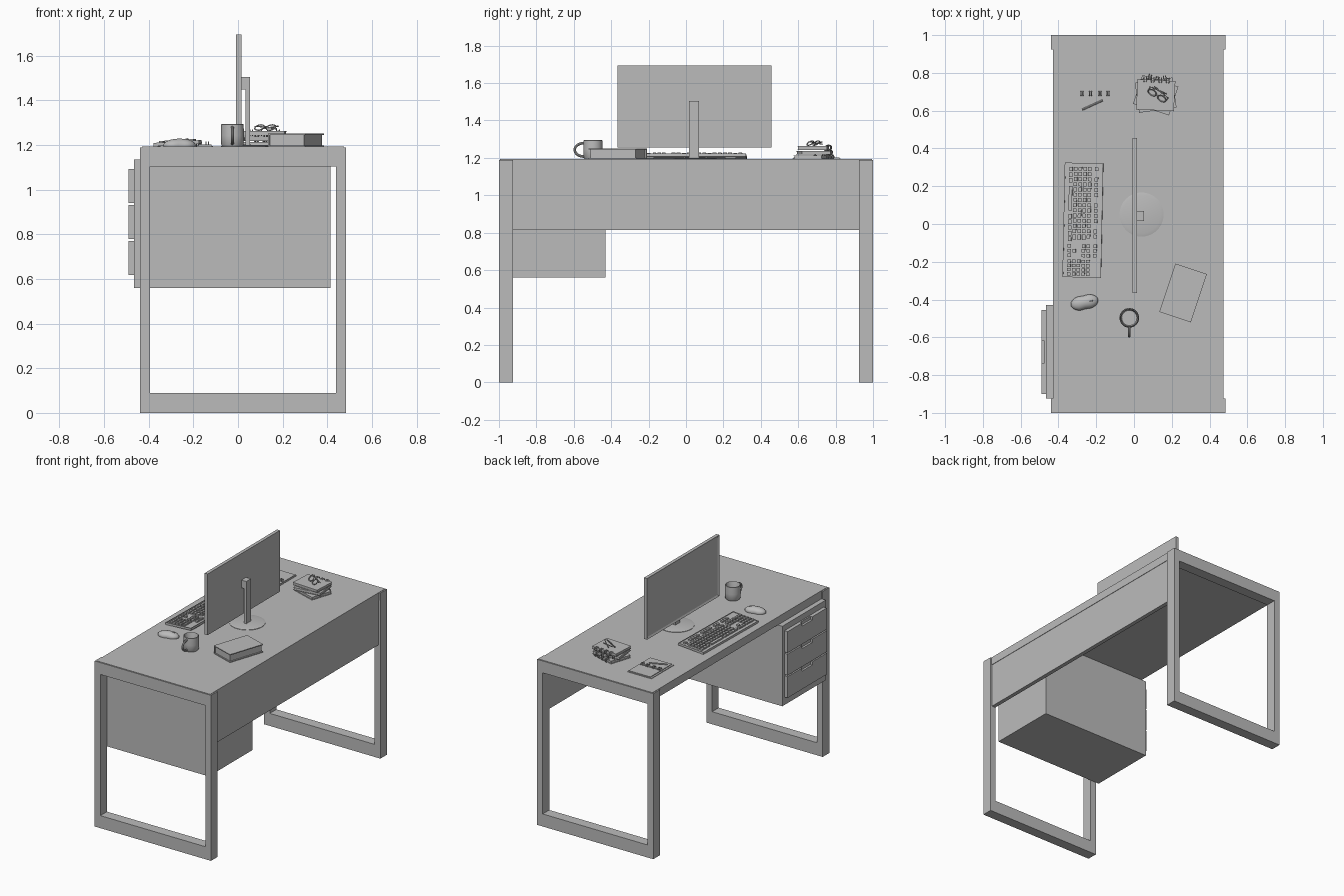
import bpy, bmesh, math
from mathutils import Matrix, Vector

if "Cube" in bpy.data.objects:
    bpy.data.objects.remove(bpy.data.objects["Cube"])

grey = bpy.data.materials.new("plain grey")
grey.use_nodes = True
grey.diffuse_color = (0.5, 0.5, 0.5, 1)
grey.node_tree.nodes["Principled BSDF"].inputs["Base Color"].default_value = (0.5, 0.5, 0.5, 1)

TOP = 1.193  # desk surface height


def finish(ob, smooth=False):
    ob.data.materials.clear()
    ob.data.materials.append(grey)
    if smooth:
        bpy.ops.object.select_all(action="DESELECT")
        ob.select_set(True)
        bpy.context.view_layer.objects.active = ob
        bpy.ops.object.shade_smooth_by_angle(angle=math.radians(40))
    return ob


def boxes(name, ranges, at=(0, 0, 0), turn=0, tilt=0):
    """One object made of boxes given as (x0, x1, y0, y1, z0, z1)."""
    bm = bmesh.new()
    for x0, x1, y0, y1, z0, z1 in ranges:
        m = Matrix.Translation(((x0 + x1) / 2, (y0 + y1) / 2, (z0 + z1) / 2))
        bmesh.ops.create_cube(bm, size=1, matrix=m @ Matrix.Diagonal((x1 - x0, y1 - y0, z1 - z0, 1)))
    return from_bmesh(name, bm, at, turn, tilt)


def from_bmesh(name, bm, at=(0, 0, 0), turn=0, tilt=0, smooth=False):
    bm.transform(Matrix.Translation(at) @ Matrix.Rotation(math.radians(turn), 4, "Z")
                 @ Matrix.Rotation(math.radians(tilt), 4, "Y"))
    bmesh.ops.recalc_face_normals(bm, faces=bm.faces)
    me = bpy.data.meshes.new(name)
    bm.to_mesh(me)
    bm.free()
    ob = bpy.data.objects.new(name, me)
    bpy.context.collection.objects.link(ob)
    return finish(ob, smooth)


def tubes(name, paths, radius, closed=False, at=(0, 0, 0), turn=0):
    """Round tubes along paths, as one mesh object."""
    cu = bpy.data.curves.new(name, "CURVE")
    cu.dimensions = "3D"
    cu.bevel_depth = radius
    cu.bevel_resolution = 2
    cu.use_fill_caps = True
    for pts in paths:
        sp = cu.splines.new("POLY")
        sp.points.add(len(pts) - 1)
        for p, co in zip(sp.points, pts):
            p.co = (*co, 1)
        sp.use_cyclic_u = closed
    tmp = bpy.data.objects.new(name + "_path", cu)
    bpy.context.collection.objects.link(tmp)
    me = bpy.data.meshes.new_from_object(tmp.evaluated_get(bpy.context.evaluated_depsgraph_get()))
    bpy.data.objects.remove(tmp)
    ob = bpy.data.objects.new(name, me)
    bpy.context.collection.objects.link(ob)
    me.transform(Matrix.Translation(at) @ Matrix.Rotation(math.radians(turn), 4, "Z"))
    return finish(ob, True)


def lathe(name, profile, at, steps=32):
    """Solid turned from (radius, height) points."""
    bm = bmesh.new()
    vs = [bm.verts.new((r, 0, z)) for r, z in profile]
    es = [bm.edges.new(pair) for pair in zip(vs, vs[1:])]
    bmesh.ops.spin(bm, geom=vs + es, axis=(0, 0, 1), cent=(0, 0, 0), angle=math.tau, steps=steps)
    bmesh.ops.remove_doubles(bm, verts=bm.verts, dist=0.0002)
    return from_bmesh(name, bm, at, smooth=True)


def oval(center, u, v, n=16):
    c, u, v = Vector(center), Vector(u), Vector(v)
    return [c + u * math.cos(math.tau * i / n) + v * math.sin(math.tau * i / n) for i in range(n)]


# Desk: end frames, top, back panel
for side, y0 in (("front", -1), ("back", 0.925)):
    y1 = y0 + 0.075
    boxes(side + "_leg_frame", [
        (-0.44, -0.395, y0, y1, 0, 1.19), (0.44, 0.485, y0, y1, 0, 1.19),
        (-0.395, 0.44, y0, y1, 0, 0.09), (-0.395, 0.44, y0, y1, 1.105, 1.19)])
boxes("desk_top", [(-0.43, 0.475, -0.925, 0.925, 1.135, TOP - 0.003)])
boxes("desk_surface", [(-0.43, 0.475, -0.995, 0.995, TOP - 0.003, TOP)])
boxes("modesty_panel", [(0.443, 0.472, -0.925, 0.925, 0.815, 1.135)])

# Drawer pedestal, with a grip notch in each drawer front
boxes("pedestal", [(-0.465, 0.415, -0.925, -0.43, 0.56, 1.135)])
for i in range(3):
    z = 0.617 + 0.162 * i
    boxes(f"drawer_{i + 1}", [
        (-0.49, -0.465, -0.9, -0.455, z, z + 0.13),
        (-0.49, -0.465, -0.9, -0.735, z + 0.13, z + 0.153),
        (-0.49, -0.465, -0.62, -0.455, z + 0.13, z + 0.153),
        (-0.475, -0.465, -0.735, -0.62, z + 0.13, z + 0.153)])

# Monitor: shell with a recessed screen, bent stand, round foot
bm = bmesh.new()
bmesh.ops.create_cube(bm, size=1, matrix=Matrix.Translation((0.003, 0.045, 1.475))
                      @ Matrix.Diagonal((0.024, 0.822, 0.44, 1)))
bm.normal_update()
screen = [f for f in bm.faces if f.normal.x < -0.9]
bmesh.ops.inset_region(bm, faces=screen, thickness=0.018)
bmesh.ops.translate(bm, verts=screen[0].verts, vec=(0.006, 0, 0))
from_bmesh("monitor", bm)
boxes("monitor_stand", [(0.034, 0.054, 0.017, 0.07, TOP, 1.505), (0.015, 0.034, 0.017, 0.07, 1.45, 1.505)])
lathe("monitor_foot", [(0, 0), (0.117, 0), (0.117, 0.003), (0.1, 0.007), (0, 0.009)], (0.04, 0.05, TOP))

# Keyboard: local x runs away from the user, y along the rows
KEYS = [-0.068, -0.043, -0.018, 0.007, 0.032, 0.068]
keys = []


def key(x, y, w=0.018, d=0.018):
    keys.append((x - d / 2, x + d / 2, y - w / 2, y + w / 2, 0.012, 0.023))


for r, x in enumerate(KEYS):
    if r == 0:  # space bar row
        key(x, 0.115, 0.13)
        for y in (0.27, 0.24, 0.21, 0.02, -0.01, -0.04, -0.07, -0.1):
            key(x, y, 0.023)
    else:
        for c in range(14):
            if r < 5 or c not in (1, 6, 11):
                wide = r < 4 and c == 13
                key(x, 0.272 - 0.0275 * c - 0.004 * wide, 0.028 if wide else 0.02)
    if r not in (2,):  # arrow and navigation keys
        for c in range(3):
            if r != 1 or c == 1:
                key(x, -0.137 - 0.025 * c)
    if r < 5:  # number pad
        for c in range(4):
            key(x, -0.218 - 0.0225 * c, 0.017)
body = [(-0.102, 0.102, -0.303, 0.303, 0, 0.012),
        (-0.102, -0.098, -0.303, 0.303, 0.012, 0.016), (0.098, 0.102, -0.303, 0.303, 0.012, 0.016),
        (-0.098, 0.098, -0.303, -0.299, 0.012, 0.016), (-0.098, 0.098, 0.299, 0.303, 0.012, 0.016)]
place = ((-0.27, 0.02, TOP + 0.007), -1.2, -3.5)
boxes("keyboard_body", body, *place)
boxes("keyboard_keys", keys, *place)
boxes("keyboard_foot", [(0.07, 0.09, y - 0.03, y + 0.03, -0.01, 0) for y in (-0.22, 0.22)], *place)

# Mouse: flattened dome, pinched at the waist
bm = bmesh.new()
bmesh.ops.create_uvsphere(bm, u_segments=32, v_segments=16, radius=1)
for v in bm.verts:
    waist = 1 - 0.16 * math.exp(-(v.co.x / 0.35) ** 2)
    v.co = (v.co.x * 0.074, v.co.y * 0.042 * waist, max(v.co.z, -0.2) * 0.03 + 0.006)
from_bmesh("mouse", bm, (-0.262, -0.415, TOP), 12, smooth=True)
tubes("mouse_wheel", [oval((0.035, 0, 0.027), (0.008, 0, 0), (0, 0, 0.008))], 0.003, True, (-0.262, -0.415, TOP), 12)

# Mug
lathe("mug", [(0, 0), (0.044, 0), (0.05, 0.008), (0.052, 0.05), (0.05, 0.1), (0.046, 0.102),
              (0.044, 0.098), (0.045, 0.03), (0.04, 0.012), (0, 0.012)], (-0.025, -0.497, TOP))
loop = [(-0.025, -0.545 - 0.05 * math.sin(math.pi * i / 12), 1.243 + 0.036 * math.cos(math.pi * i / 12))
        for i in range(13)]
tubes("mug_handle", [loop], 0.007)

# Thick book with the spine on its right
boxes("book_cover", [(-0.088, 0.088, -0.135, 0.135, 0, 0.006), (-0.088, 0.088, -0.135, 0.135, 0.052, 0.058),
                     (-0.088, -0.08, -0.135, 0.135, 0.006, 0.052)], (0.26, -0.365, TOP), -18.4)
boxes("book_pages", [(-0.08, 0.08, -0.128, 0.128, 0.006, 0.052)], (0.26, -0.365, TOP), -18.4)

# Open notebook with rings and a pen
boxes("open_notebook", [(-0.303, -0.112, 0.57, 0.686, TOP, TOP + 0.004), (-0.303, -0.112, 0.696, 0.825, TOP, TOP + 0.004),
                        (-0.29, -0.118, 0.575, 0.684, TOP + 0.004, TOP + 0.009),
                        (-0.29, -0.118, 0.698, 0.82, TOP + 0.004, TOP + 0.009)])
tubes("notebook_rings", [oval((x + s, 0.691, TOP + 0.012), (0, 0.012, 0), (0, 0, 0.01), 12)
                         for x in (-0.275, -0.23, -0.18, -0.138) for s in (-0.006, 0.006)], 0.0025, True)
tubes("pen", [[(-0.275, 0.605, TOP + 0.014), (-0.165, 0.655, TOP + 0.014)]], 0.005)

# Stack of ring-bound pads
for i, turn in enumerate((-18, 8, -3)):
    at = (0.115, 0.682, TOP + 0.025 * i)
    boxes(f"pad_{i + 1}", [(-0.1, 0.1, -0.08, 0.08, 0, 0.003), (-0.097, 0.097, -0.077, 0.077, 0.003, 0.017),
                           (-0.1, 0.1, -0.08, 0.08, 0.017, 0.02)], at, turn)
    tubes(f"pad_rings_{i + 1}", [oval((x + s, 0.08, 0.012), (0, 0.014, 0), (0, 0, 0.013), 12)
                                 for x in (-0.06, -0.02, 0.02, 0.06) for s in (-0.006, 0.006)],
          0.0025, True, at, turn)

# Folded glasses on the stack
spot = (0.122, 0.68, TOP + 0.072)
tubes("glasses_rims", [oval((x, 0, 0.014), (0.024, 0, 0), (0, 0.014, 0.012)) for x in (-0.03, 0.03)],
      0.003, True, spot, -32)
tubes("glasses_arms", [[(-0.006, 0, 0.018), (0.006, 0, 0.018)]]
      + [[(s * 0.054, 0, 0.018), (s * 0.056, 0.02, 0.02), (-s * 0.04, 0.034, 0.008)] for s in (-1, 1)],
      0.003, False, spot, -32)
